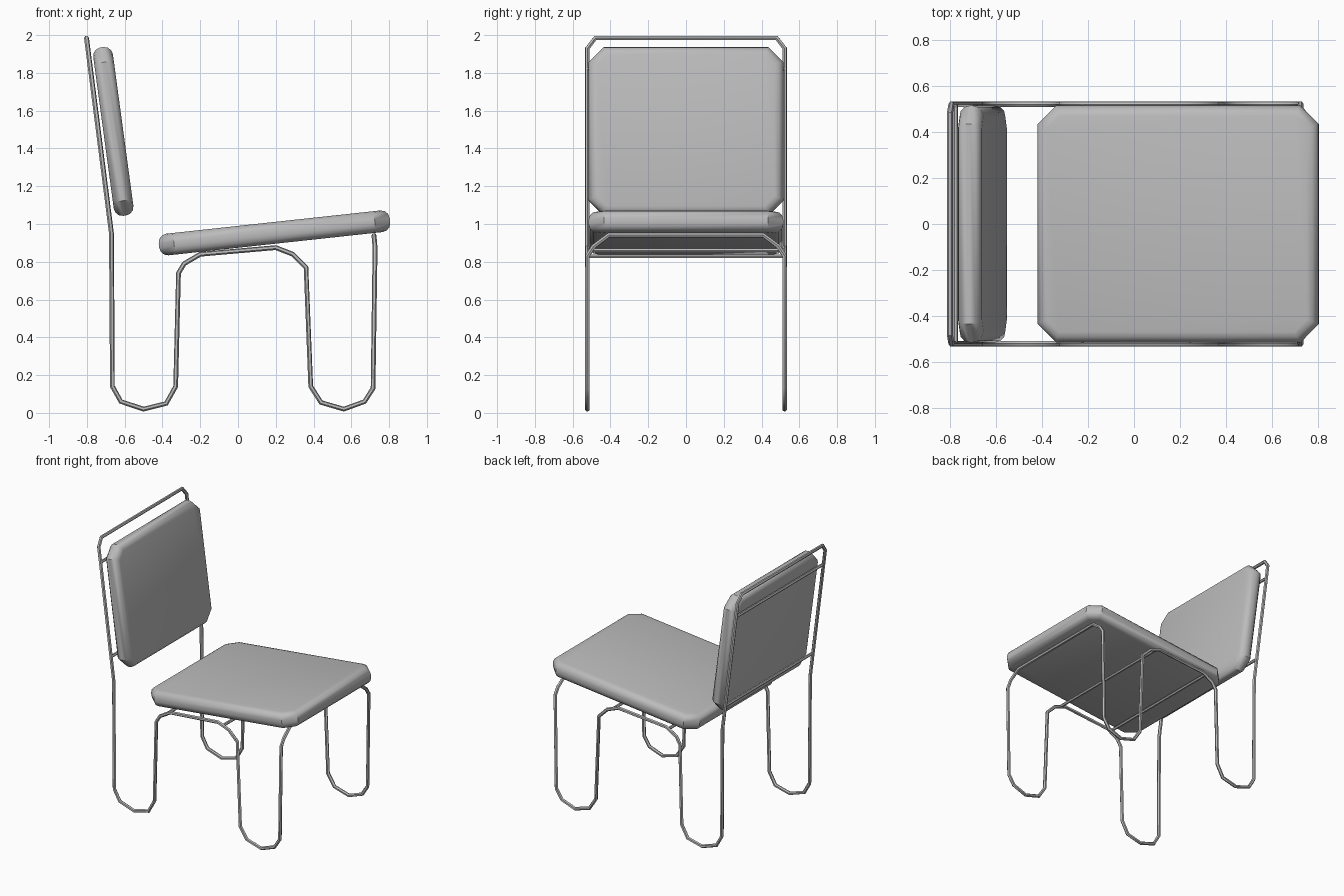
import bpy, bmesh, math
from mathutils import Vector, Matrix

old = bpy.data.objects.get("Cube")
if old:
    bpy.data.objects.remove(old, do_unlink=True)

grey = bpy.data.materials.new("plain_grey")
grey.use_nodes = True
COLOR = (0.5, 0.5, 0.5, 1)
grey.diffuse_color = COLOR
grey.node_tree.nodes["Principled BSDF"].inputs["Base Color"].default_value = COLOR


def activate(obj):
    bpy.ops.object.select_all(action="DESELECT")
    obj.select_set(True)
    bpy.context.view_layer.objects.active = obj


def tube(name, points, closed=False, radius=0.013):
    """Bent rod swept along straight segments."""
    curve = bpy.data.curves.new(name, "CURVE")
    curve.dimensions = "3D"
    curve.bevel_depth = radius
    curve.bevel_resolution = 1
    curve.use_fill_caps = True
    spline = curve.splines.new("POLY")
    spline.points.add(len(points) - 1)
    for p, co in zip(spline.points, points):
        p.co = (*co, 1)
    spline.use_cyclic_u = closed
    obj = bpy.data.objects.new(name, curve)
    bpy.context.collection.objects.link(obj)
    curve.materials.append(grey)
    activate(obj)
    bpy.ops.object.convert(target="MESH")
    bpy.ops.object.shade_smooth_by_angle(angle=math.radians(50))
    return obj


def cushion(name, size, location, tilt, corner, rounding):
    """Pad with cut corners and rounded rims."""
    hx, hy, hz = (s / 2 for s in size)
    outline = []
    for sx, sy in ((1, 1), (-1, 1), (-1, -1), (1, -1)):
        pair = [(sx * hx, sy * (hy - corner)), (sx * (hx - corner), sy * hy)]
        outline += pair if sx * sy > 0 else pair[::-1]
    bm = bmesh.new()
    base = bm.faces.new([bm.verts.new((x, y, -hz)) for x, y in outline])
    ext = bmesh.ops.extrude_face_region(bm, geom=[base])
    top = [v for v in ext["geom"] if isinstance(v, bmesh.types.BMVert)]
    bmesh.ops.translate(bm, verts=top, vec=(0, 0, 2 * hz))
    bmesh.ops.recalc_face_normals(bm, faces=bm.faces)
    rims = [e for e in bm.edges if abs(e.verts[0].co.z - e.verts[1].co.z) < 0.001]
    bmesh.ops.bevel(bm, geom=rims, offset=rounding, segments=3,
                    profile=0.5, affect="EDGES")
    mesh = bpy.data.meshes.new(name)
    bm.to_mesh(mesh)
    bm.free()
    mesh.materials.append(grey)
    obj = bpy.data.objects.new(name, mesh)
    obj.matrix_world = Matrix.Translation(location) @ Matrix.Rotation(tilt, 4, "Y")
    bpy.context.collection.objects.link(obj)
    activate(obj)
    bpy.ops.object.shade_smooth_by_angle(angle=math.radians(35))
    return obj


# Continuous frame: back post, rear foot loop, arch, front foot loop
W = 0.522
side = [(-0.795, 1.93), (-0.67, 0.95), (-0.665, 0.14), (-0.62, 0.06),
        (-0.5, 0.02), (-0.38, 0.05), (-0.33, 0.14), (-0.315, 0.74),
        (-0.285, 0.79), (-0.2, 0.84), (0.2, 0.875), (0.29, 0.84),
        (0.36, 0.77), (0.385, 0.14), (0.44, 0.055), (0.56, 0.02),
        (0.67, 0.06), (0.715, 0.13), (0.725, 0.83)]
half = [Vector((-0.802, -0.48, 1.985))]
half += [Vector((x, -W, z)) for x, z in side]
half += [Vector((0.725, -0.49, 0.88)), Vector((0.72, -0.41, 0.94))]
mirrored = [Vector((p.x, -p.y, p.z)) for p in reversed(half)]
tube("frame", half + mirrored, closed=True)

# Cross bars beneath the seat and behind the backrest
for name, x, z in (("front_seat_bar", 0.24, 0.86), ("rear_seat_bar", -0.22, 0.83),
                   ("upper_back_bar", -0.777, 1.82), ("lower_back_bar", -0.692, 1.13)):
    tube(name, [(x, -W, z), (x, W, z)], radius=0.011)

# Upholstered pads
cushion("seat", (1.23, 1.03, 0.115), (0.193, 0, 0.953),
        math.radians(-6.2), 0.08, 0.045)
cushion("backrest", (0.90, 1.03, 0.105), (-0.66, 0, 1.49),
        math.radians(90 - 7.7 + 15.4), 0.08, 0.045).matrix_world = (
    Matrix.Translation((-0.66, 0, 1.49)) @ Matrix.Rotation(math.radians(82.3), 4, "Y"))
